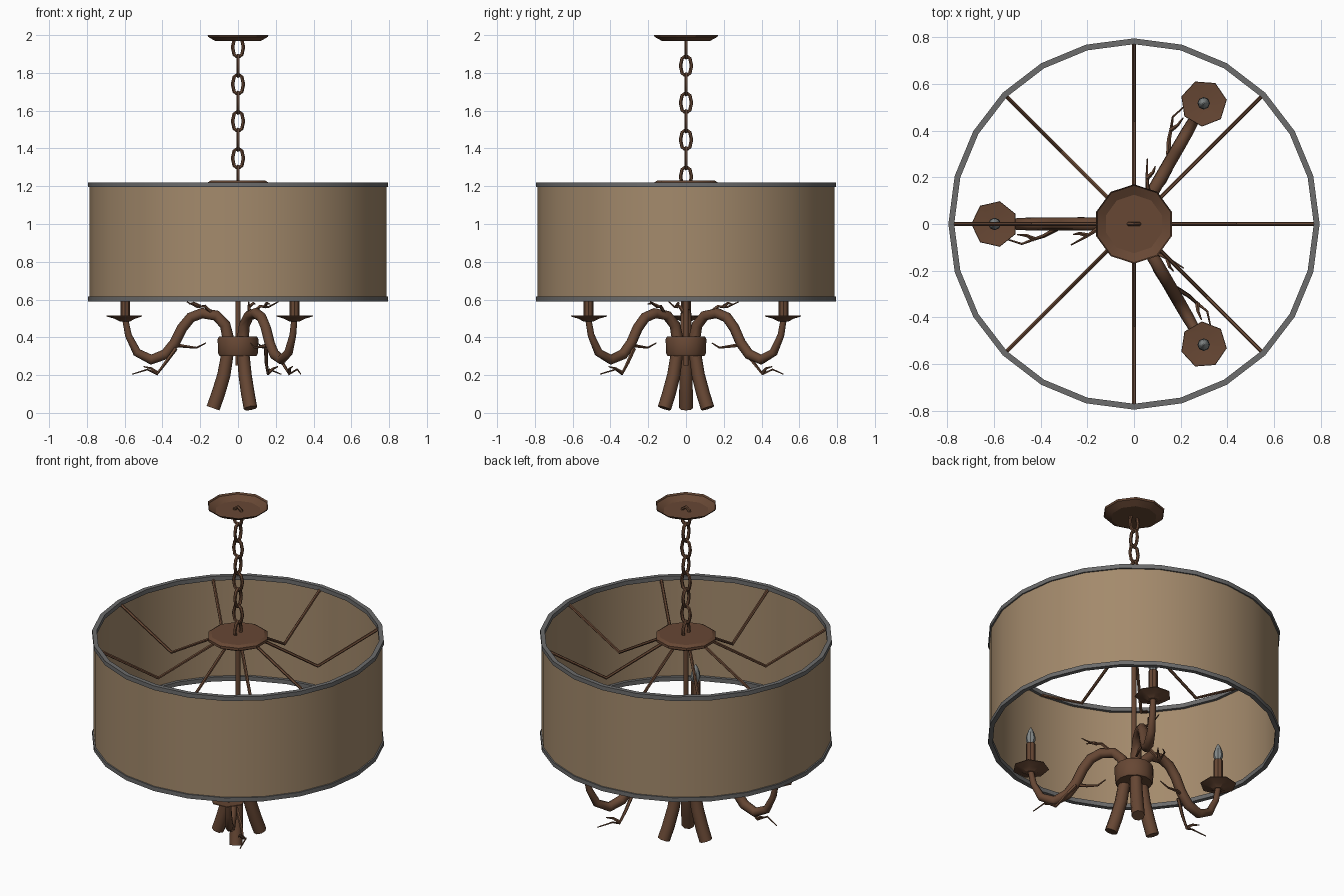
import bpy, bmesh, math
from mathutils import Vector

if "Cube" in bpy.data.objects:
    bpy.data.objects.remove(bpy.data.objects["Cube"])


def material(name, rgb):
    m = bpy.data.materials.new(name)
    m.diffuse_color = (*rgb, 1)
    m.use_nodes = True
    m.node_tree.nodes["Principled BSDF"].inputs["Base Color"].default_value = m.diffuse_color
    return m


BROWN = material("aged_bronze", (0.135, 0.063, 0.034))
LINEN = material("tan_linen", (0.37, 0.255, 0.15))
TRIM = material("grey_trim", (0.15, 0.15, 0.15))
GLASS = material("grey_glass", (0.23, 0.25, 0.25))


def finish(bm, name, mat, angle=40, fix=True):
    if fix:
        bmesh.ops.recalc_face_normals(bm, faces=bm.faces)
    me = bpy.data.meshes.new(name)
    bm.to_mesh(me)
    bm.free()
    me.materials.append(mat)
    ob = bpy.data.objects.new(name, me)
    bpy.context.collection.objects.link(ob)
    if angle:
        bpy.ops.object.select_all(action='DESELECT')
        bpy.context.view_layer.objects.active = ob
        ob.select_set(True)
        bpy.ops.object.shade_smooth_by_angle(angle=math.radians(angle))
    return ob


def lathe(name, profile, sides, mat, center=(0, 0), closed=False, angle=40,
          phase=0.0, caps=(False, False)):
    """Revolve (radius, z) points about a vertical axis."""
    bm = bmesh.new()
    rings = []
    for r, z in profile:
        rings.append([bm.verts.new((center[0] + r * math.cos(phase + 2 * math.pi * i / sides),
                                    center[1] + r * math.sin(phase + 2 * math.pi * i / sides), z))
                      for i in range(sides)])
    n = len(rings)
    for k in range(n if closed else n - 1):
        a, b = rings[k], rings[(k + 1) % n]
        for i in range(sides):
            j = (i + 1) % sides
            bm.faces.new((a[i], a[j], b[j], b[i]))
    if caps[0]:
        bm.faces.new(rings[0][::-1])
    if caps[1]:
        bm.faces.new(rings[-1])
    return finish(bm, name, mat, angle)


def tube(name, pts, radii, sides, mat, closed=False, angle=50):
    """Sweep a round section of varying radius along a path."""
    pts = [Vector(p) for p in pts]
    n = len(pts)
    if not isinstance(radii, (list, tuple)):
        radii = [radii] * n
    bm = bmesh.new()
    rings, side, last = [], None, None
    for k, p in enumerate(pts):
        if closed:
            t = pts[(k + 1) % n] - pts[k - 1]
        else:
            t = pts[min(k + 1, n - 1)] - pts[max(k - 1, 0)]
        t.normalize()
        if side is None:
            side = t.orthogonal().normalized()
        else:
            side = last.rotation_difference(t) @ side
        last = t
        up = t.cross(side)
        rings.append([bm.verts.new(p + radii[k] * (math.cos(q) * side + math.sin(q) * up))
                      for q in (2 * math.pi * i / sides for i in range(sides))])
    for k in range(n if closed else n - 1):
        a, b = rings[k], rings[(k + 1) % n]
        for i in range(sides):
            j = (i + 1) % sides
            bm.faces.new((a[i], a[j], b[j], b[i]))
    if not closed:
        bm.faces.new(rings[0][::-1])
        bm.faces.new(rings[-1])
    return finish(bm, name, mat, angle)


# Drum shade with trim rings
lathe("drum_shade", [(0.787, 0.60), (0.787, 1.21)], 24, LINEN)
for label, z in (("lower", 0.59), ("upper", 1.195)):
    lathe(label + "_shade_trim",
          [(0.77, z), (0.795, z), (0.795, z + 0.025), (0.77, z + 0.025)],
          24, TRIM, closed=True)

# Ceiling canopy (open dish), hub plate and centre rod
lathe("ceiling_canopy", [(0.17, 2.0), (0.165, 1.99), (0.125, 1.968)], 10, BROWN,
      phase=math.pi / 2, angle=20, caps=(False, True))
lathe("hub_plate", [(0.13, 1.185), (0.168, 1.205), (0.168, 1.22), (0.15, 1.231)], 10, BROWN,
      phase=math.pi / 2, angle=20, caps=(True, True))
tube("centre_rod", [(0, 0, 0.25), (0, 0, 1.2)], 0.014, 8, BROWN)

# Chain of alternating links
for i in range(8):
    zc = 1.25 + 0.0979 * i
    pts = []
    for k in range(8):
        q = 2 * math.pi * k / 8
        w, h = 0.029 * math.cos(q), 0.055 * math.sin(q)
        pts.append((w, 0, zc + h) if i % 2 else (0, w, zc + h))
    tube(f"chain_link_{i + 1}", pts, 0.0095, 6, BROWN, closed=True)

# Bent spokes from hub to the shade
for i in range(8):
    a = math.pi / 4 * i
    c, s = math.cos(a), math.sin(a)
    tube(f"shade_spoke_{i + 1}",
         [(r * c, r * s, z) for r, z in ((0.10, 1.20), (0.44, 1.0), (0.782, 1.2))],
         0.009, 6, BROWN)

# Band that gathers the branches
lathe("branch_band", [(0.098, 0.30), (0.105, 0.315), (0.108, 0.39), (0.1, 0.405)], 12, BROWN,
      caps=(True, True))

# Branch arms: (radius from centre, height, thickness)
ARM = [(0.132, 0.025, 0.036), (0.105, 0.10, 0.036), (0.075, 0.20, 0.035), (0.058, 0.30, 0.033),
       (0.053, 0.40, 0.031), (0.068, 0.465, 0.029), (0.115, 0.515, 0.028), (0.19, 0.528, 0.028),
       (0.25, 0.505, 0.028), (0.295, 0.45, 0.028), (0.335, 0.37, 0.028), (0.385, 0.31, 0.028),
       (0.46, 0.282, 0.027), (0.535, 0.32, 0.023), (0.58, 0.41, 0.018), (0.597, 0.495, 0.016)]

# Twigs: (outward, sideways, height)
TWIGS = {
    "crest_twig": [(0.14, 0.01, 0.53), (0.175, 0.035, 0.565), (0.215, 0.06, 0.56), (0.27, 0.09, 0.588)],
    "crest_twig_fork": [(0.2, 0.05, 0.562), (0.235, 0.04, 0.582), (0.26, 0.045, 0.575)],
    "inner_twig": [(0.335, 0, 0.36), (0.28, -0.02, 0.352), (0.22, -0.025, 0.345), (0.17, -0.02, 0.37)],
    "lower_twig": [(0.33, 0.02, 0.34), (0.385, 0.05, 0.265), (0.43, 0.065, 0.205),
                   (0.48, 0.085, 0.23), (0.56, 0.06, 0.205)],
    "lower_twig_fork": [(0.43, 0.065, 0.212), (0.46, 0.05, 0.235), (0.5, 0.045, 0.245)],
}

for n, deg in enumerate((180, 60, -60), 1):
    a = math.radians(deg)
    u = Vector((math.cos(a), math.sin(a), 0))
    v = Vector((-math.sin(a), math.cos(a), 0))

    tube(f"branch_arm_{n}", [u * r + Vector((0, 0, z)) for r, z, _ in ARM],
         [w for _, _, w in ARM], 8, BROWN)
    for name, path in TWIGS.items():
        pts = [u * r + v * t + Vector((0, 0, z)) for r, t, z in path]
        radii = [0.011 - 0.008 * k / (len(pts) - 1) for k in range(len(pts))]
        tube(f"{name}_{n}", pts, radii, 5, BROWN)

    # Drip cup, candle sleeve and flame bulb
    c = u * 0.597
    lathe(f"drip_cup_{n}", [(0.03, 0.485), (0.055, 0.498), (0.1, 0.511), (0.098, 0.515), (0.03, 0.508)],
          7, BROWN, center=c, phase=a, angle=20, caps=(True, True))
    lathe(f"candle_sleeve_{n}", [(0.026, 0.505), (0.026, 0.665)], 8, BROWN, center=c,
          caps=(True, True))
    lathe(f"flame_bulb_{n}", [(0.016, 0.665), (0.027, 0.69), (0.024, 0.72), (0.012, 0.752), (0.003, 0.768)],
          8, GLASS, center=c, caps=(True, True))
